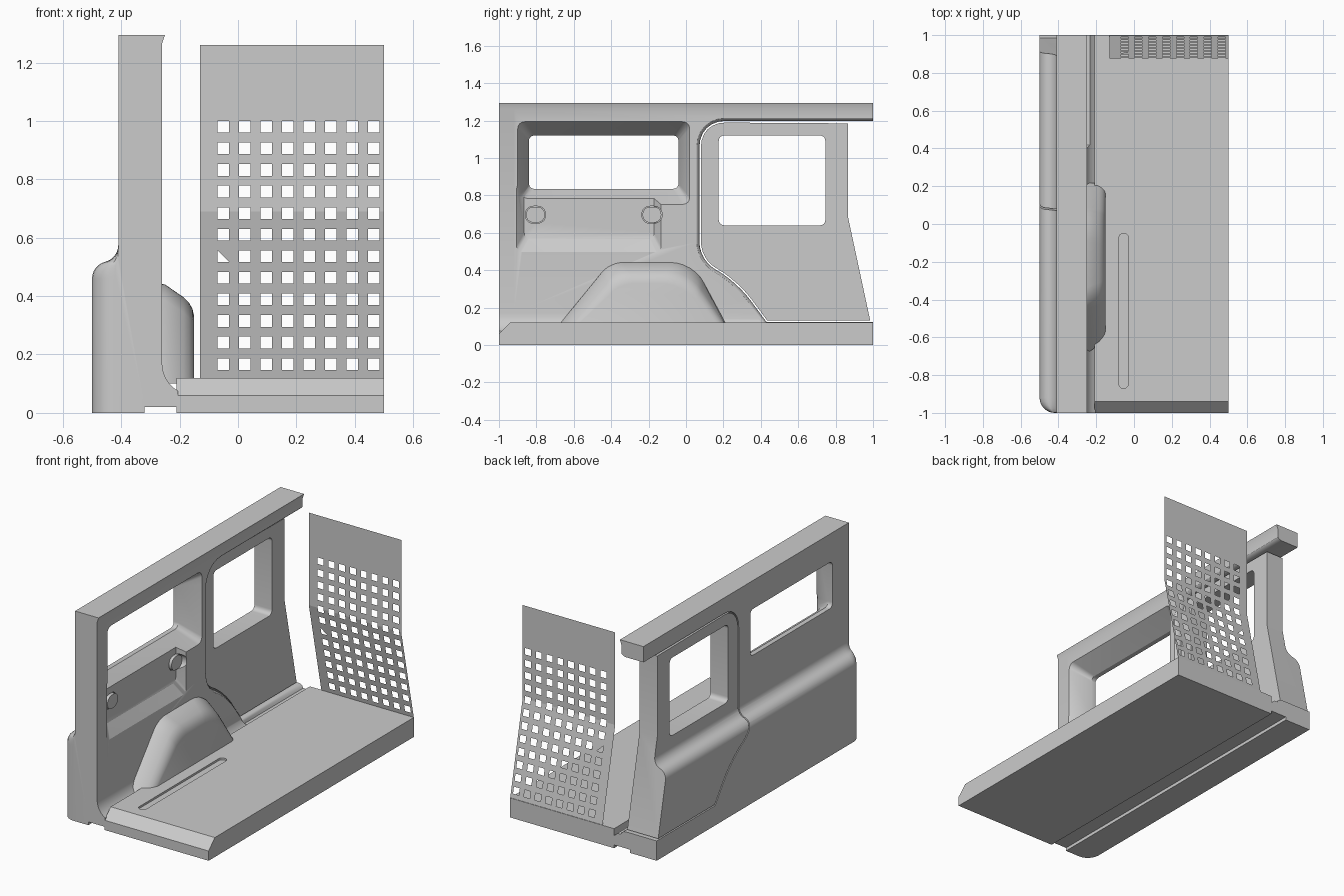
import bpy, bmesh
from math import sin, cos, radians

if "Cube" in bpy.data.objects:
    bpy.data.objects.remove(bpy.data.objects["Cube"])


def rounded(corners, n=6):
    """Closed 2D outline from (u, v, cut) corners, each cut rounded with a curve."""
    pts, m = [], len(corners)
    for i, (u, v, r) in enumerate(corners):
        if r == 0:
            pts.append((u, v))
            continue
        ends = []
        for j in (i - 1, (i + 1) % m):
            du, dv = corners[j][0] - u, corners[j][1] - v
            d = (du * du + dv * dv) ** 0.5
            ends.append((u + du / d * r, v + dv / d * r))
        (au, av), (bu, bv) = ends
        k = 0.8  # weight bringing the conic close to a circular arc
        for s in range(n + 1):
            t = s / n
            a, c, b = (1 - t) ** 2, 2 * t * (1 - t) * k, t * t
            w = a + b + c
            pts.append(((a * au + c * u + b * bu) / w, (a * av + c * v + b * bv) / w))
    return pts


def offset(pts, d):
    """Grow a closed outline by d."""
    n = len(pts)
    area = sum(pts[i - 1][0] * pts[i][1] - pts[i][0] * pts[i - 1][1] for i in range(n))
    sg = 1 if area > 0 else -1
    out = []
    for i in range(n):
        ns = []
        for p, q in ((pts[i - 1], pts[i]), (pts[i], pts[(i + 1) % n])):
            du, dv = q[0] - p[0], q[1] - p[1]
            ln = (du * du + dv * dv) ** 0.5
            ns.append((sg * dv / ln, -sg * du / ln))
        mu, mv = ns[0][0] + ns[1][0], ns[0][1] + ns[1][1]
        k = 2 * d / max(mu * mu + mv * mv, 0.4)
        out.append((pts[i][0] + mu * k, pts[i][1] + mv * k))
    return out


def loft(name, loops):
    """Solid skinned through equal loops of 3D points, with capped ends."""
    bm = bmesh.new()
    rings = [[bm.verts.new(p) for p in lp] for lp in loops]
    n = len(rings[0])
    for a, b in zip(rings, rings[1:]):
        for i in range(n):
            j = (i + 1) % n
            bm.faces.new((a[i], a[j], b[j], b[i]))
    bm.faces.new(rings[0])
    bm.faces.new(rings[-1])
    bmesh.ops.recalc_face_normals(bm, faces=bm.faces[:])
    return to_object(name, bm)


def to_object(name, bm):
    me = bpy.data.meshes.new(name)
    bm.to_mesh(me)
    bm.free()
    ob = bpy.data.objects.new(name, me)
    bpy.context.collection.objects.link(ob)
    return ob


def along_x(name, *sections):
    """Loft from (x, yz outline) sections."""
    return loft(name, [[(x, y, z) for y, z in pts] for x, pts in sections])


def rect(y0, y1, z0, z1, r=0.03):
    return rounded([(y0, z0, r), (y1, z0, r), (y1, z1, r), (y0, z1, r)])


def activate(ob):
    bpy.ops.object.select_all(action='DESELECT')
    ob.select_set(True)
    bpy.context.view_layer.objects.active = ob


def boolean(ob, cutter, op='DIFFERENCE'):
    cutter.hide_render = True
    m = ob.modifiers.new("cut", 'BOOLEAN')
    m.operation, m.solver, m.object = op, 'EXACT', cutter
    activate(ob)
    bpy.ops.object.modifier_apply(modifier=m.name)
    bpy.data.objects.remove(cutter)


def smooth(ob):
    activate(ob)
    bpy.ops.object.shade_smooth_by_angle(angle=radians(30))


# Side body: cross-section swept front to back, bulge rounded off at the front
def side_body(name):
    prof = rounded([(-.5, 0, 0), (-.5, .505, .045), (-.41, .53, .045), (-.41, 1.295, 0),
                    (-.25, 1.295, 0), (-.26, 1.265, 0)])
    prof += [(-.15 + .11 * cos(radians(a)), .17 + .11 * sin(radians(a)))
             for a in range(180, 241, 10)]
    prof += [(-.205, .02), (-.32, .02), (-.32, 0)]
    secs = []
    for i in range(7):
        a = radians(15 * i)
        secs.append((-1 + .08 * (1 - cos(a)), (.01 + .08 * sin(a)) / .09))
    secs.append((1, 1))
    return loft(name, [[(-.41 + (x + .41) * s if x < -.41 else x, y, z) for x, z in prof]
                       for y, s in secs])


front_edge = [(.435, .13, 0), (.28, .34, .12), (.08, .46, .09), (.08, 1.19, .13)]
door_shape = rounded(front_edge + [(.865, 1.185, 0), (.865, .69, 0), (.985, .13, 0)])
opening = rounded(front_edge + [(1.1, 1.19, 0), (1.1, .13, 0)])

# Side wall with door opening, window and stepped recesses
wall = side_body("side_wall")
gap = offset(opening, .008)
boolean(wall, along_x("c", (-.7, gap), (-.29, gap), (-.275, offset(opening, .011)),
                      (-.262, offset(opening, .02)), (-.255, offset(opening, .032)),
                      (0, offset(opening, .034))))
win = rect(-.84, -.04, .835, 1.12)
boolean(wall, along_x("c", (-.6, win), (-.38, win), (-.25, rect(-.905, .025, .745, 1.2, .04)),
                      (-.15, rect(-.905, .025, .745, 1.2, .04))))
low = rect(-.91, -.13, .49, .87)
boolean(wall, along_x("c", (-.305, rect(-.865, -.17, .57, .82)), (-.255, low), (-.15, low)))

# Oval latch pockets and their plugs
for i, y in enumerate((-.805, -.182)):
    oval = rect(y - .05, y + .05, .655, .738, .04)
    boolean(wall, along_x("c", (-.315, offset(oval, .004)), (-.15, offset(oval, .004))))
    smooth(along_x(f"latch_{i + 1}", (-.33, oval), (-.29, oval)))
smooth(wall)

# Rear door, cut from the same body
door = side_body("door")
boolean(door, along_x("c", (-.7, door_shape), (-.29, door_shape)), 'INTERSECT')
pane = rect(.175, .745, .64, 1.12)
boolean(door, along_x("c", (-.6, pane), (0, pane)))
smooth(door)

# Floor with bevelled front lip and a long shallow slot
lip = [(-1, 0), (-1, .06), (-.94, .12), (1, .12), (1, 0)]
floor = along_x("floor", (-.21, lip), (.5, lip))
slot = rounded([(-.08, -.87, .025), (-.03, -.87, .025), (-.03, -.05, .025), (-.08, -.05, .025)])
boolean(floor, loft("c", [[(x, y, z) for x, y in slot] for z in (.108, .2)]))
smooth(floor)

# Wheel arch: outline shrinking toward the cabin
arch = []
for x, y0, y1, top in ((-.3, -.69, .22, .447), (-.25, -.685, .22, .44), (-.185, -.64, .213, .395),
                       (-.168, -.622, .203, .378), (-.156, -.603, .19, .356), (-.15, -.585, .172, .33)):
    h = .447 - top
    arch.append((x, rounded([(y0, .1, 0), (-.41 + h * .55, top, .07),
                             (.04 - h * .5, top, .12), (y1, .1, 0)])))
smooth(along_x("wheel_arch", *arch))

# Rear grate: thin bent sheet with a grid of square holes
cols = [-.05 + .0735 * i for i in range(8)]
rows = [.167 + .0739 * i for i in range(12)]
xs = sorted([-.13, .5] + [c + s for c in cols for s in (-.02, .02)])
zs = sorted([.12, .69, 1.26] + [r + s for r in rows for s in (-.02, .02)])
bm = bmesh.new()
grid = [[bm.verts.new((x, .875 + max(0, .69 - z) / .57 * .122, z)) for x in xs] for z in zs]
for j in range(len(zs) - 1):
    zc = (zs[j] + zs[j + 1]) / 2
    for i in range(len(xs) - 1):
        xc = (xs[i] + xs[i + 1]) / 2
        quad = [grid[j][i], grid[j][i + 1], grid[j + 1][i + 1], grid[j + 1][i]]
        hole = any(abs(xc - c) < .02 for c in cols) and any(abs(zc - r) < .02 for r in rows)
        if not hole:
            bm.faces.new(quad)
        elif i == 1 and abs(zc - rows[5]) < .01:
            bm.faces.new(quad[1:])  # one half-closed hole
to_object("rear_grate", bm)
